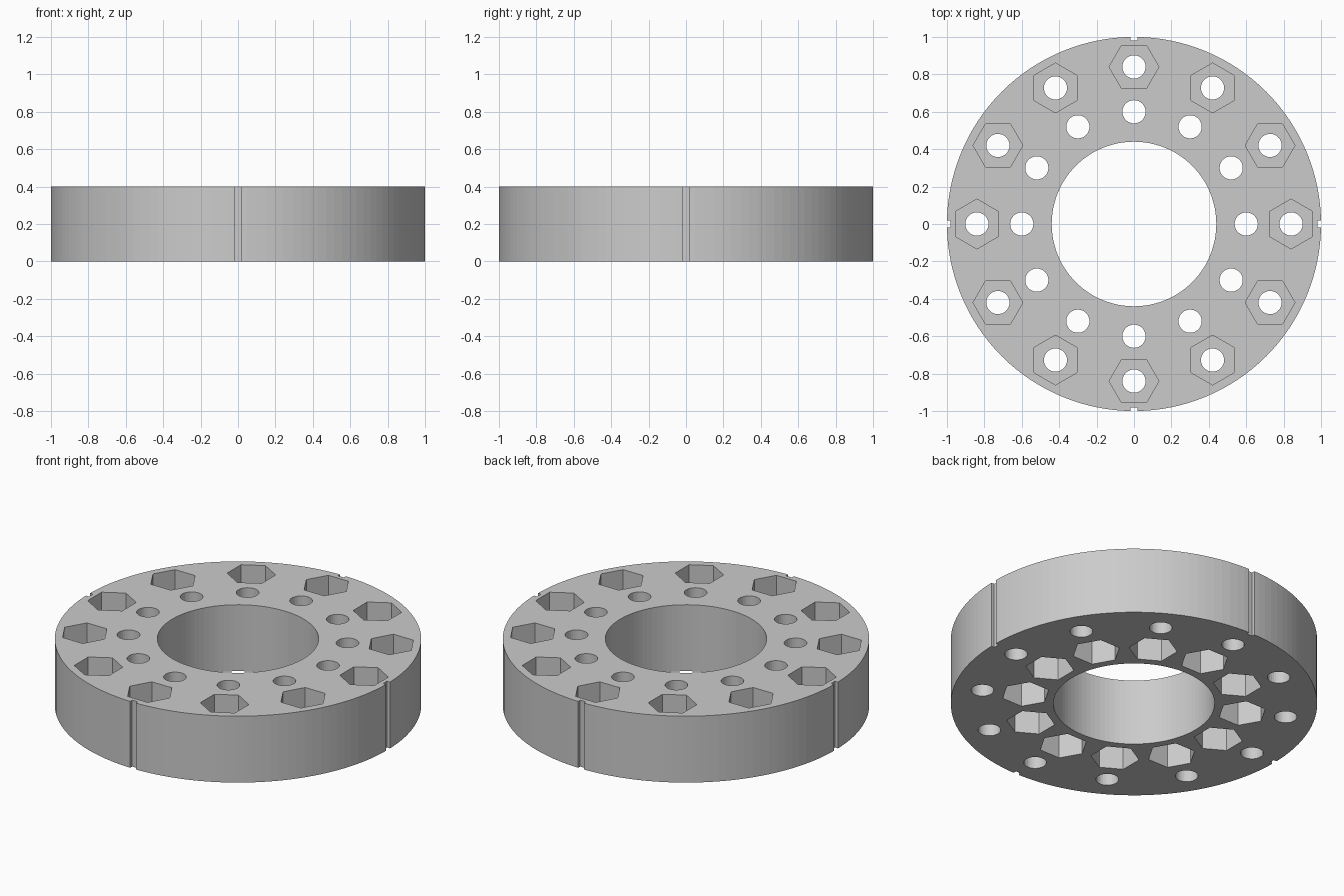
import bpy
import bmesh
from math import cos, sin, pi
from mathutils import Matrix

if "Cube" in bpy.data.objects:
    bpy.data.objects.remove(bpy.data.objects["Cube"])

HEIGHT = 0.4
POCKET_DEPTH = 0.2
COUNT = 12
OUTER_RING, INNER_RING = 0.84, 0.6
HOLE_R, HEX_R = 0.062, 0.133

grey = bpy.data.materials.new("plain grey")
grey.use_nodes = True
grey.diffuse_color = (0.6, 0.6, 0.6, 1)
grey.node_tree.nodes["Principled BSDF"].inputs["Base Color"].default_value = (0.6, 0.6, 0.6, 1)


def prism(bm, radius, sides, z0, z1, x=0, y=0, corner=0):
    """Upright prism whose first corner points along the angle corner."""
    ring = [(x + radius * cos(corner + 2 * pi * i / sides),
             y + radius * sin(corner + 2 * pi * i / sides)) for i in range(sides)]
    low = [bm.verts.new((px, py, z0)) for px, py in ring]
    high = [bm.verts.new((px, py, z1)) for px, py in ring]
    bm.faces.new(low[::-1])
    bm.faces.new(high)
    for i in range(sides):
        j = (i + 1) % sides
        bm.faces.new((low[i], low[j], high[j], high[i]))


def make_object(name, bm):
    mesh = bpy.data.meshes.new(name)
    bm.to_mesh(mesh)
    bm.free()
    mesh.materials.append(grey)
    obj = bpy.data.objects.new(name, mesh)
    bpy.context.scene.collection.objects.link(obj)
    return obj


def cut(body, name, bm):
    """Carve the shapes out of the body and discard the cutter."""
    cutter = make_object(name, bm)
    cutter.hide_render = True
    mod = body.modifiers.new(name, "BOOLEAN")
    mod.operation = "DIFFERENCE"
    mod.solver = "EXACT"
    mod.object = cutter
    bpy.context.view_layer.objects.active = body
    bpy.ops.object.modifier_apply(modifier=mod.name)
    bpy.data.objects.remove(cutter)


# Solid disc
bm = bmesh.new()
prism(bm, 1.0, 128, 0, HEIGHT)
disc = make_object("flange_ring", bm)

# Central bore and four rim notches
bm = bmesh.new()
prism(bm, 0.44, 96, -0.1, HEIGHT + 0.1)
for i in range(4):
    place = (Matrix.Rotation(i * pi / 2, 4, "Z")
             @ Matrix.Translation((1.03, 0, HEIGHT / 2))
             @ Matrix.Diagonal((0.1, 0.038, HEIGHT + 0.2, 1)))
    bmesh.ops.create_cube(bm, size=1, matrix=place)
cut(disc, "bore_and_notches", bm)

# Two rings of bolt holes
bm = bmesh.new()
for ring in (OUTER_RING, INNER_RING):
    for i in range(COUNT):
        a = 2 * pi * i / COUNT
        prism(bm, HOLE_R, 32, -0.1, HEIGHT + 0.1, ring * cos(a), ring * sin(a), a)
cut(disc, "bolt_holes", bm)

# Nut pockets: outer ring from the top, inner ring from the underside
bm = bmesh.new()
for ring, z0, z1 in ((OUTER_RING, HEIGHT - POCKET_DEPTH, HEIGHT + 0.1),
                     (INNER_RING, -0.1, POCKET_DEPTH)):
    for i in range(COUNT):
        a = 2 * pi * i / COUNT
        prism(bm, HEX_R, 6, z0, z1, ring * cos(a), ring * sin(a), a + pi / 2)
cut(disc, "nut_pockets", bm)
